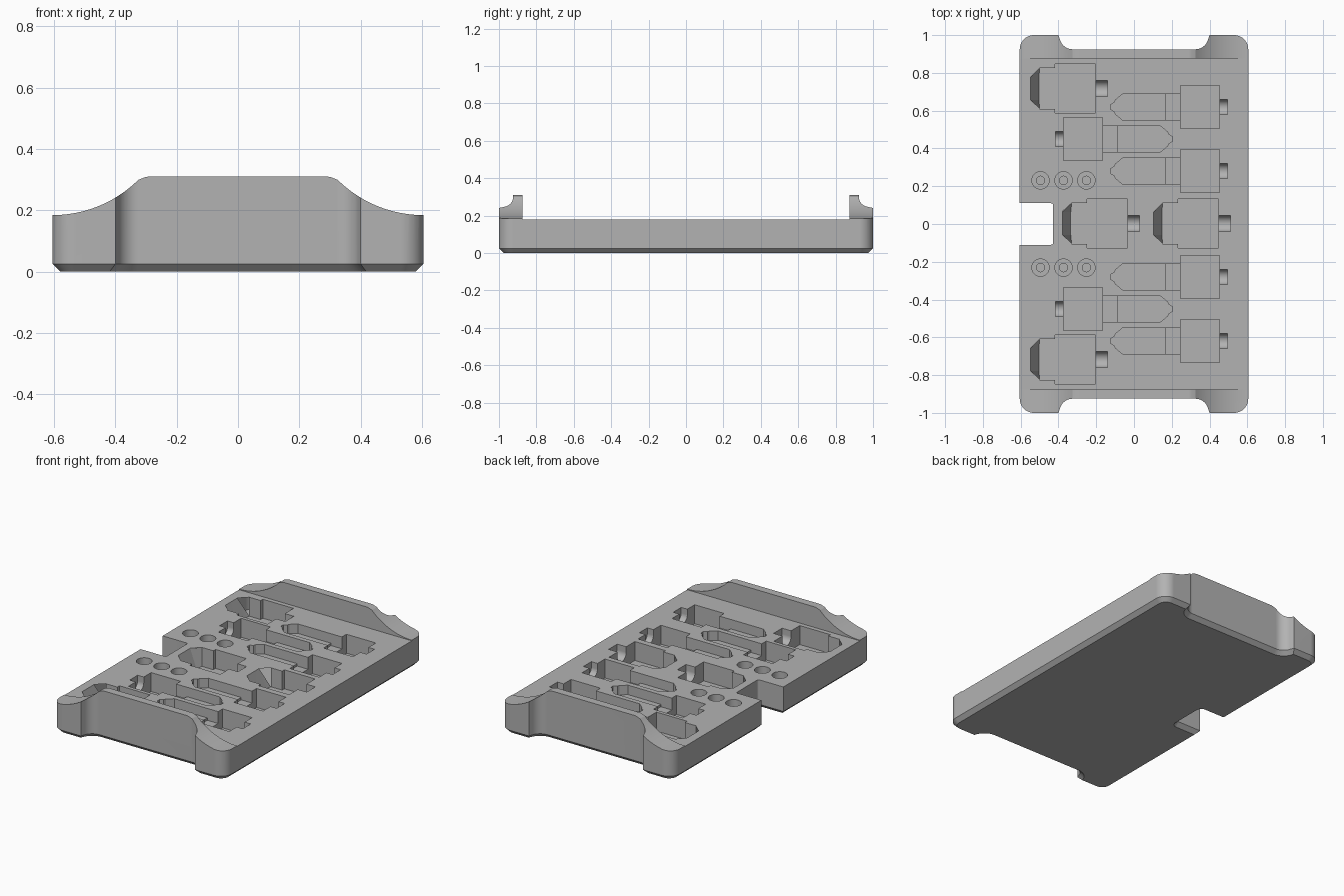
import bpy, bmesh, math
from mathutils import Vector

old = bpy.data.objects.get("Cube")
if old:
    bpy.data.objects.remove(old)

grey = bpy.data.materials.new("plain grey")
grey.use_nodes = True
colour = (0.45, 0.45, 0.45, 1)
grey.diffuse_color = colour
grey.node_tree.nodes["Principled BSDF"].inputs["Base Color"].default_value = colour

TOP, RIM, WALL_Y = 0.18, 0.31, 0.875
OVER = 0.4


def rounded(corners, steps=12):
    """Polygon from (x, y, radius) corners."""
    out = []
    for i, (x, y, r) in enumerate(corners):
        p = Vector((x, y))
        if not r:
            out.append(p)
            continue
        a = (Vector(corners[i - 1][:2]) - p).normalized()
        b = (Vector(corners[(i + 1) % len(corners)][:2]) - p).normalized()
        half = math.acos(a.dot(b)) / 2
        centre = p + (a + b).normalized() * r / math.sin(half)
        reach = r / math.tan(half)
        start, end = p + a * reach - centre, p + b * reach - centre
        for k in range(steps + 1):
            # Equal angles between the two tangent points
            t, full = k / steps, math.pi - 2 * half
            out.append(centre + (start * math.sin((1 - t) * full)
                                 + end * math.sin(t * full)) / math.sin(full))
    return out


def prism(name, pts, lo, hi, axis="z", floor=None, chamfer=0):
    """Extrude a 2D polygon along an axis; floor() remaps the low end."""
    place = {"z": lambda u, v, w: (u, v, w),
             "x": lambda u, v, w: (w, u, v),
             "y": lambda u, v, w: (u, w, v)}[axis]
    bm = bmesh.new()
    low = [bm.verts.new(place(*(floor(*p) if floor else p), lo)) for p in pts]
    high = [bm.verts.new(place(*p, hi)) for p in pts]
    base = bm.faces.new(low)
    bm.faces.new(high)
    for i in range(len(pts)):
        bm.faces.new((low[i - 1], low[i], high[i], high[i - 1]))
    bm.normal_update()
    bmesh.ops.recalc_face_normals(bm, faces=bm.faces[:])
    bm.normal_update()
    if chamfer:
        bmesh.ops.inset_region(bm, faces=[base], thickness=chamfer,
                               depth=chamfer, use_even_offset=True)
    me = bpy.data.meshes.new(name)
    bm.to_mesh(me)
    bm.free()
    me.materials.append(grey)
    ob = bpy.data.objects.new(name, me)
    bpy.context.scene.collection.objects.link(ob)
    return ob


def rect(x0, x1, y0, y1):
    return [(x0, y0), (x1, y0), (x1, y1), (x0, y1)]


def circle(x, y, r, n=32):
    return [(x + r * math.cos(math.tau * k / n), y + r * math.sin(math.tau * k / n))
            for k in range(n)]


# Tray body: rounded outline with scooped ends and a side notch
quarter = [(0.605, 1, 0.075), (0.4, 1, 0), (0.375, 0.925, 0.07)]
back = quarter + [(-x, y, r) for x, y, r in reversed(quarter)]
notch = [(-0.605, 0.11, 0), (-0.428, 0.11, 0.012)]
notch += [(x, -y, r) for x, y, r in reversed(notch)]
front = [(x, -y, r) for x, y, r in reversed(back)]
tray = prism("tray", rounded(back + notch + front), 0.025, RIM, chamfer=0.025)

cutters = []


def cut(pts, lo, hi=OVER, **kw):
    cutters.append(prism("cutter", pts, lo, hi, **kw))


# Open middle between the end walls
cut(rect(-0.8, 0.8, -WALL_Y, WALL_Y), TOP)

# Swept shoulders of the end walls
R, LOW = 0.398, TOP + 0.004
arc = [(0.605 - R * math.sin(t), LOW + R - R * math.cos(t))
       for t in (0.78 * k / 20 for k in range(21))]
shoulder = [(0.8, LOW)] + arc + [(0.305, 0.307), (0.285, RIM + 0.001), (0.285, OVER), (0.8, OVER)]
for s in (1, -1):
    cut([(s * x, z) for x, z in shoulder], -1.1, 1.1, axis="y")


def groove(x0, x1, y, r, z):
    """Round-bottomed slot running along x."""
    u = [(y - r * math.cos(math.pi * k / 16), z - r * math.sin(math.pi * k / 16))
         for k in range(17)]
    cut(u + [(y + r, OVER), (y - r, OVER)], x0, x1, axis="x")


# Wide pockets with a chamfered, sloping nose; x is the inner end
def wide_pocket(x, y):
    cut(rect(x - 0.215, x, y - 0.13, y + 0.13), 0.06)
    nose = [(-0.2, 0.108), (-0.295, 0.108), (-0.348, 0.06)]
    nose += [(u, -v) for u, v in reversed(nose)]
    # The opening sits at the tray top so that the slope is not lost above it
    cut([(x + u, y + v) for u, v in nose], 0.06, TOP + 0.01,
        floor=lambda u, v: (max(u, x - 0.3), v))
    groove(x - 0.01, x + 0.063, y, 0.043, 0.145)


# Long pockets: deep box, stepped narrow channel, pointed tip; d is direction
def long_pocket(x, y, d):
    def span(a, b, h, z):
        a, b = sorted((x + d * a, x + d * b))
        cut(rect(a, b, y - h, y + h), z)
    span(-0.206, 0, 0.114, 0.06)
    span(-0.282, -0.2, 0.069, 0.105)
    tip = [(-0.27, 0.069), (-0.512, 0.069), (-0.55, 0.038), (-0.556, 0.024), (-0.576, 0.012)]
    tip += [(u, -v) for u, v in reversed(tip)]
    cut([(x + d * u, y + v) for u, v in tip], 0.12)
    a, b = sorted((x - d * 0.01, x + d * 0.043))
    groove(a, b, y, 0.04, 0.145)


for x, y in ((-0.204, 0.717), (-0.035, 0.003), (0.447, 0.003), (-0.204, -0.717)):
    wide_pocket(x, y)
for s in (1, -1):
    long_pocket(0.452, s * 0.619, 1)
    long_pocket(0.452, s * 0.28, 1)
    long_pocket(-0.373, s * 0.45, -1)
    # Round counterbored holes
    for x in (-0.495, -0.373, -0.252):
        cut(circle(x, s * 0.231, 0.046), 0.12)
        cut(circle(x, s * 0.231, 0.022), 0.07)

# Apply all cuts, then remove the cutters
bpy.context.view_layer.objects.active = tray
tray.select_set(True)
for c in cutters:
    c.hide_render = True
    m = tray.modifiers.new("cut", "BOOLEAN")
    m.operation, m.solver, m.object = "DIFFERENCE", "EXACT", c
    bpy.ops.object.modifier_apply(modifier=m.name)
for c in cutters:
    bpy.data.objects.remove(c)

# Smooth curves, sharp edges
bpy.ops.object.select_all(action="DESELECT")
tray.select_set(True)
bpy.ops.object.shade_smooth_by_angle(angle=math.radians(20))
weighted = tray.modifiers.new("weighted normals", "WEIGHTED_NORMAL")
weighted.keep_sharp = True
